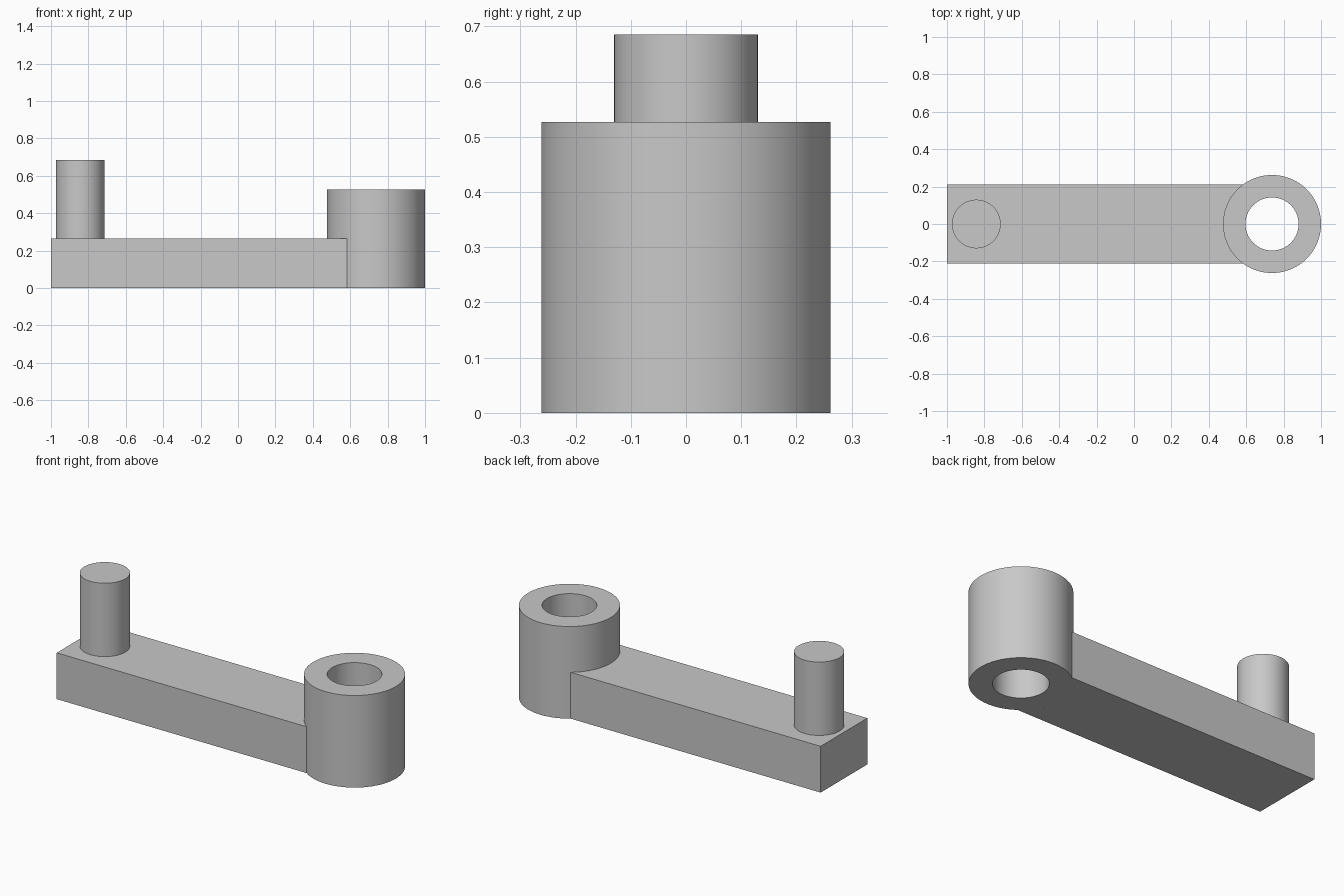
import bpy
import bmesh
import math

if "Cube" in bpy.data.objects:
    bpy.data.objects.remove(bpy.data.objects["Cube"], do_unlink=True)

SEGMENTS = 96
HUB_X, HUB_R, BORE_R, HUB_TOP = 0.738, 0.262, 0.142, 0.527
ARM_END, ARM_HALF, ARM_TOP = -1.0, 0.211, 0.265
PIN_X, PIN_R, PIN_TOP = -0.843, 0.13, 0.685

grey = bpy.data.materials.new("plain_grey")
grey.use_nodes = True
colour = (0.58, 0.58, 0.58, 1)
grey.diffuse_color = colour
grey.node_tree.nodes["Principled BSDF"].inputs["Base Color"].default_value = colour


def finish(name, bm):
    """Turn a bmesh into a shaded, coloured object."""
    bmesh.ops.recalc_face_normals(bm, faces=bm.faces)
    mesh = bpy.data.meshes.new(name)
    bm.to_mesh(mesh)
    bm.free()
    mesh.materials.append(grey)
    obj = bpy.data.objects.new(name, mesh)
    bpy.context.collection.objects.link(obj)
    bpy.ops.object.select_all(action='DESELECT')
    obj.select_set(True)
    bpy.context.view_layer.objects.active = obj
    bpy.ops.object.shade_smooth_by_angle(angle=math.radians(30))
    return obj


def circle(bm, x, radius, z):
    angles = [2 * math.pi * i / SEGMENTS for i in range(SEGMENTS)]
    return [bm.verts.new((x + radius * math.cos(a), radius * math.sin(a), z))
            for a in angles]


def bridge(bm, first, second):
    for i in range(SEGMENTS):
        j = (i + 1) % SEGMENTS
        bm.faces.new((first[i], first[j], second[j], second[i]))


# Hub: a thick tube with an open bore
bm = bmesh.new()
section = [(HUB_R, 0), (HUB_R, HUB_TOP), (BORE_R, HUB_TOP), (BORE_R, 0)]
rings = [circle(bm, HUB_X, r, z) for r, z in section]
for k in range(len(rings)):
    bridge(bm, rings[k], rings[(k + 1) % len(rings)])
finish("hub", bm)

# Arm: a bar whose far end is hollowed to fit around the hub
bm = bmesh.new()
half_angle = math.asin(ARM_HALF / HUB_R)
outline = [(ARM_END, ARM_HALF), (ARM_END, -ARM_HALF)]
STEPS = 28
for i in range(STEPS + 1):
    a = math.pi + half_angle * (1 - 2 * i / STEPS)
    outline.append((HUB_X + HUB_R * math.cos(a), HUB_R * math.sin(a)))
base = bm.faces.new([bm.verts.new((x, y, 0)) for x, y in outline])
extruded = bmesh.ops.extrude_face_region(bm, geom=[base], use_keep_orig=True)
top = [v for v in extruded["geom"] if isinstance(v, bmesh.types.BMVert)]
bmesh.ops.translate(bm, verts=top, vec=(0, 0, ARM_TOP))
finish("arm", bm)

# Handle pin: a round post standing on the arm
bm = bmesh.new()
low = circle(bm, PIN_X, PIN_R, ARM_TOP)
high = circle(bm, PIN_X, PIN_R, PIN_TOP)
bridge(bm, low, high)
bm.faces.new(high)
bm.faces.new(low)
finish("handle_pin", bm)
